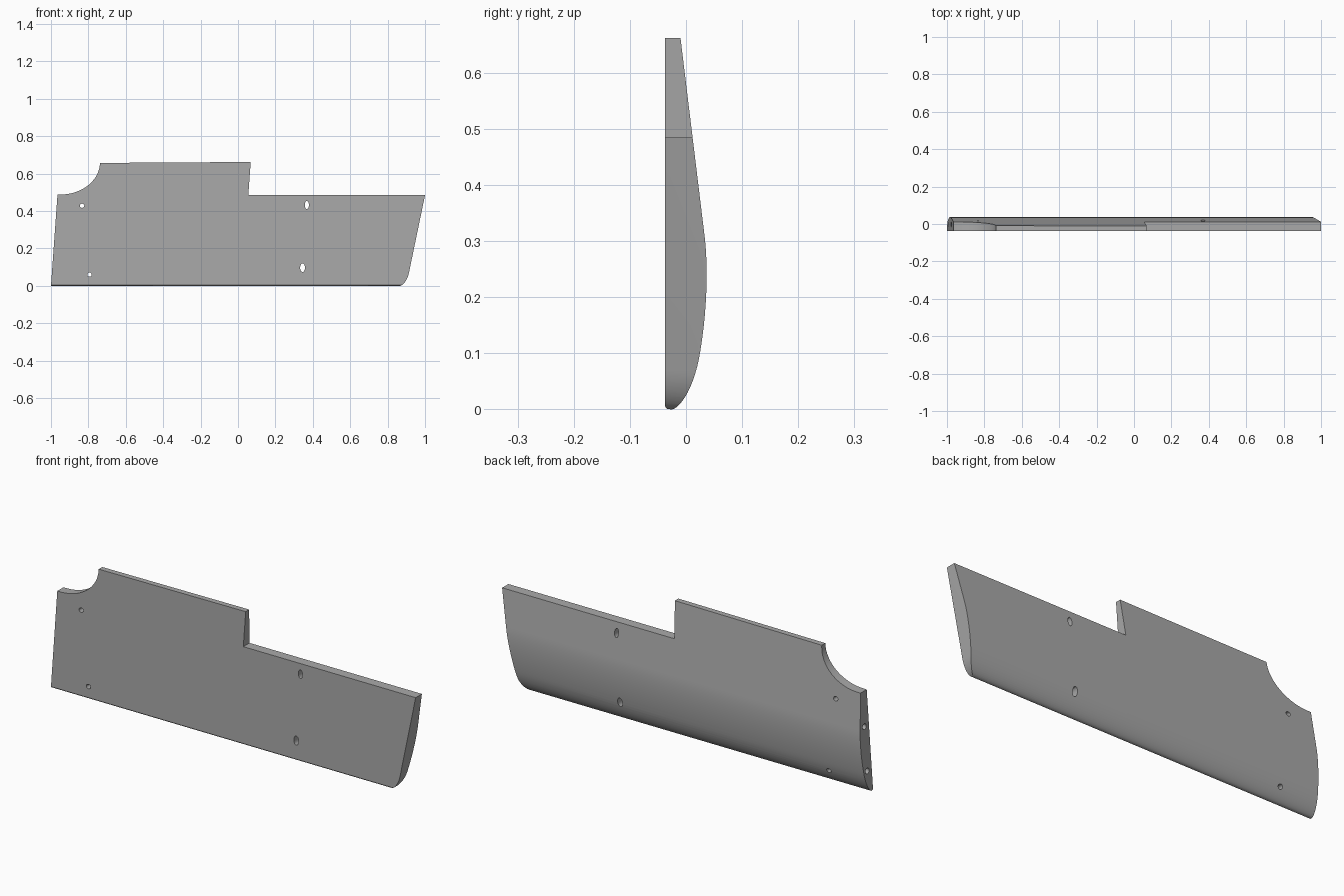
import bpy
import bmesh
from math import sin, cos, pi, radians
from mathutils import Matrix, Vector

cube = bpy.data.objects.get("Cube")
if cube:
    bpy.data.objects.remove(cube, do_unlink=True)

grey = bpy.data.materials.new("plain grey")
grey.use_nodes = True
colour = (0.40, 0.40, 0.40, 1)
grey.diffuse_color = colour
grey.node_tree.nodes["Principled BSDF"].inputs["Base Color"].default_value = colour

FRONT = -0.037


def prism(name, points, direction):
    """Extrude a closed 3D outline along a direction."""
    bm = bmesh.new()
    face = bm.faces.new([bm.verts.new(p) for p in points])
    moved = bmesh.ops.extrude_face_region(bm, geom=[face])["geom"]
    verts = [v for v in moved if isinstance(v, bmesh.types.BMVert)]
    bmesh.ops.translate(bm, verts=verts, vec=direction)
    bmesh.ops.recalc_face_normals(bm, faces=bm.faces)
    mesh = bpy.data.meshes.new(name)
    bm.to_mesh(mesh)
    bm.free()
    obj = bpy.data.objects.new(name, mesh)
    bpy.context.collection.objects.link(obj)
    mesh.materials.append(grey)
    return obj


def boolean(target, cutter, operation):
    mod = target.modifiers.new(cutter.name, "BOOLEAN")
    mod.operation, mod.object, mod.solver = operation, cutter, "EXACT"
    bpy.context.view_layer.objects.active = target
    bpy.ops.object.modifier_apply(modifier=mod.name)
    bpy.data.objects.remove(cutter, do_unlink=True)


def bezier(a, b, c, d, steps):
    a, b, c, d = map(Vector, (a, b, c, d))
    ts = [i / steps for i in range(steps + 1)]
    return [a*(1-t)**3 + b*3*t*(1-t)**2 + c*3*t*t*(1-t) + d*t**3 for t in ts]


# Cross-section: flat front, tapering top, bulging back and rounded lower edge
section = [(FRONT, 0.68), (-0.012, 0.68)]
section += bezier((0.033, 0.31), (0.041, 0.245), (0.036, 0.16), (0.023, 0.09), 14)
section += bezier((0.023, 0.09), (0.011, 0.03), (-0.014, 0), (-0.026, 0), 12)[1:]
section += [(-0.034, 0.001), (FRONT, 0.005)]
panel = prism("wing_panel", [(-1.1, y, z) for y, z in section], (2.2, 0, 0))

# Front outline: scooped corner, stepped top and rounded lower corner
outline = [(-1, -0.02), (-1, 0), (-0.965, 0.488)]
outline += [(-0.95 + 0.212 * sin(a), 0.66 - 0.172 * cos(a))
            for a in (i * pi / 40 for i in range(20))]
outline += [(-0.738, 0.657), (0.068, 0.662), (0.055, 0.485), (1, 0.485)]
outline += bezier((0.914, 0.07), (0.905, 0.03), (0.885, 0.005), (0.868, 0), 10)
outline += [(0.868, -0.02)]
boolean(panel, prism("outline_cutter", [(x, -0.1, z) for x, z in outline],
                     (0, 0.2, 0)), "INTERSECT")

# Through holes: round on one side, slotted on the other
ring = [(cos(i * pi / 12), sin(i * pi / 12)) for i in range(24)]
for x, z, rx, rz in [(-0.834, 0.428, 0.012, 0.011), (-0.794, 0.06, 0.012, 0.011),
                     (0.368, 0.432, 0.011, 0.022), (0.345, 0.097, 0.013, 0.023)]:
    boolean(panel, prism("hole_cutter", [(x + rx * c, -0.1, z + rz * s) for c, s in ring],
                         (0, 0.2, 0)), "DIFFERENCE")

# Blind sockets in the end edge
for z in (0.32, 0.105):
    boolean(panel, prism("socket_cutter", [(-1.05, -0.002 + 0.014 * c, z + 0.014 * s)
                                           for c, s in ring], (0.17, 0, 0)), "DIFFERENCE")

# Smooth the curved surfaces, keep the cut edges crisp
bpy.ops.object.select_all(action="DESELECT")
panel.select_set(True)
bpy.context.view_layer.objects.active = panel
bpy.ops.object.shade_smooth_by_angle(angle=radians(30))
